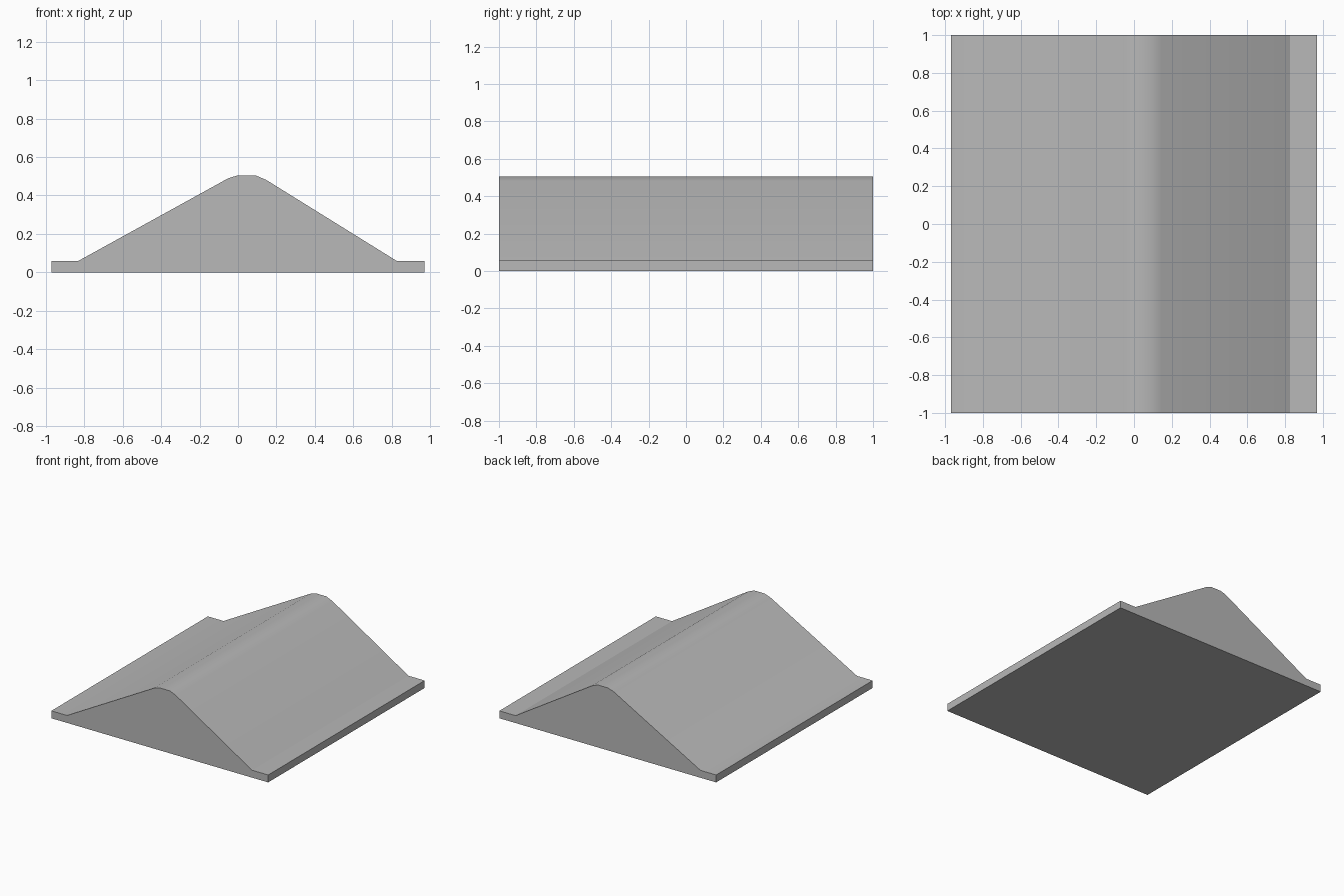
import bpy
import bmesh
from math import radians

cube = bpy.data.objects.get("Cube")
if cube:
    bpy.data.objects.remove(cube, do_unlink=True)

# Plain grey material
grey = bpy.data.materials.new("light_grey")
grey.use_nodes = True
colour = (0.48, 0.48, 0.48, 1)
grey.diffuse_color = colour
grey.node_tree.nodes["Principled BSDF"].inputs["Base Color"].default_value = colour

# Ridge cross-section: flat feet, sloping sides and a rounded crest
profile = [(-0.97, 0), (0.97, 0), (0.97, 0.06), (0.825, 0.06),
           (0.145, 0.482), (0.09, 0.505), (0.0, 0.505), (-0.05, 0.49),
           (-0.83, 0.06), (-0.97, 0.06)]

# Extrude the section from front to back
bm = bmesh.new()
front = bm.faces.new([bm.verts.new((x, -1, z)) for x, z in profile])
extruded = bmesh.ops.extrude_face_region(bm, geom=[front], use_keep_orig=True)
moved = [v for v in extruded["geom"] if isinstance(v, bmesh.types.BMVert)]
bmesh.ops.translate(bm, verts=moved, vec=(0, 2, 0))
bmesh.ops.recalc_face_normals(bm, faces=bm.faces)

mesh = bpy.data.meshes.new("ridge_block")
bm.to_mesh(mesh)
bm.free()
mesh.materials.append(grey)
ridge = bpy.data.objects.new("ridge_block", mesh)
bpy.context.collection.objects.link(ridge)

# Smooth the crest while keeping the ends and base sharp
bpy.ops.object.select_all(action="DESELECT")
ridge.select_set(True)
bpy.context.view_layer.objects.active = ridge
bpy.ops.object.shade_smooth_by_angle(angle=radians(30))
